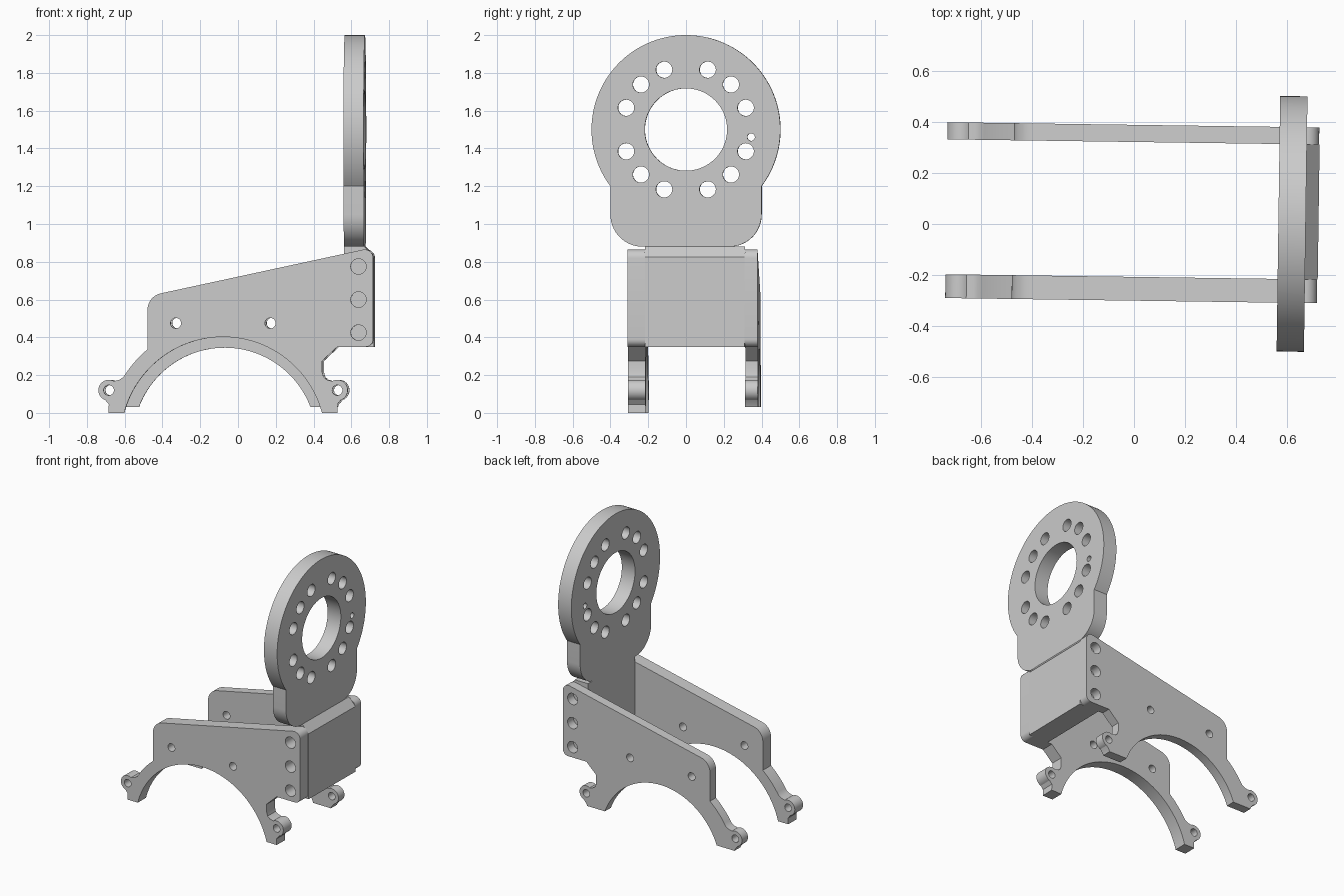
import bpy, bmesh, math

if "Cube" in bpy.data.objects:
    bpy.data.objects.remove(bpy.data.objects["Cube"])

mat = bpy.data.materials.new("plain_grey")
mat.diffuse_color = (0.6, 0.6, 0.6, 1)
mat.use_nodes = True
mat.node_tree.nodes["Principled BSDF"].inputs["Base Color"].default_value = mat.diffuse_color
TWIST = math.radians(-0.8)  # whole bracket sits slightly turned


def arc(cx, cy, r, a0, a1, n):
    return [(cx + r * math.cos(math.radians(a0 + (a1 - a0) * i / n)),
             cy + r * math.sin(math.radians(a0 + (a1 - a0) * i / n))) for i in range(n + 1)]


def circle(cx, cy, r, n=32):
    return arc(cx, cy, r, 0, 360, n)[:-1]


def prism(name, outline, holes, axis, lo, hi):
    """Flat plate with holes, extruded along x or y between lo and hi."""
    def place(p, t):
        return (p[0], t, p[1]) if axis == "y" else (t, p[0], p[1])
    bm = bmesh.new()
    twin, edges, walls = {}, [], []
    for loop in [outline] + holes:
        a = [bm.verts.new(place(p, lo)) for p in loop]
        b = [bm.verts.new(place(p, hi)) for p in loop]
        twin.update(zip(a, b))
        for i in range(len(a)):
            j = (i + 1) % len(a)
            edges.append(bm.edges.new((a[i], a[j])))
            walls.append((a[i], a[j], b[j], b[i]))
    normal = (0, 1, 0) if axis == "y" else (1, 0, 0)
    bmesh.ops.triangle_fill(bm, use_beauty=True, edges=edges, normal=normal)
    for f in list(bm.faces):
        bm.faces.new([twin[v] for v in reversed(f.verts)])
    for w in walls:
        bm.faces.new(w)
    bmesh.ops.recalc_face_normals(bm, faces=bm.faces[:])
    for f in bm.faces:
        f.smooth = True
    for e in bm.edges:
        e.smooth = len(e.link_faces) == 2 and e.calc_face_angle(0) < math.radians(25)
    me = bpy.data.meshes.new(name)
    bm.to_mesh(me)
    bm.free()
    me.materials.append(mat)
    ob = bpy.data.objects.new(name, me)
    ob.rotation_euler.z = TWIST
    bpy.context.collection.objects.link(ob)
    return ob


# Side plates: arched feet with lugs, sloping top edge
CX, CZ, RO = -0.075, -0.14, 0.622


def side_plate(name, foot, r_in, lo, hi):
    a = math.degrees(math.asin((foot - CZ) / r_in))
    half = math.sqrt(RO ** 2 - (foot - CZ) ** 2)
    pts = arc(CX, CZ, r_in, 180 - a, a, 64)
    pts += [(CX + half, foot), (0.53, 0.045)]
    pts += arc(0.53, 0.12, 0.055, -70, 120, 20)
    pts += [(0.475, 0.175), (0.457, 0.19), (0.45, 0.215), (0.45, 0.275), (0.53, 0.35)]
    pts += arc(0.68, 0.39, 0.04, -90, 0, 8)
    pts += arc(0.675, 0.82, 0.045, 0, 102.2, 8)
    pts += arc(-0.385, 0.545, 0.09, 102.2, 180, 10)
    pts += arc(CX, CZ, RO, 130, 148, 10)
    pts += [(-0.625, 0.175)]
    pts += arc(-0.68, 0.12, 0.055, 60, 250, 20)
    pts += [(-0.68, 0.045), (CX - half, foot)]
    holes = [circle(x, 0.12, 0.027) for x in (-0.68, 0.53)]
    holes += [circle(x, 0.475, 0.028) for x in (-0.325, 0.175)]
    holes += [circle(0.642, z, 0.041) for z in (0.425, 0.6, 0.775)]
    return prism(name, pts, holes, "y", lo, hi)


side_plate("front_side_plate", 0.0, 0.542, -0.30, -0.207)
side_plate("back_side_plate", 0.03, 0.485, 0.321, 0.388)

# Block joining the side plates
prism("joining_block",
      [(0.565, 0.35), (0.722, 0.35), (0.722, 0.825), (0.672, 0.882), (0.565, 0.882)],
      [], "y", -0.207, 0.321)

# Upright round mounting plate with ring of bolt holes
YC, ZC = 0.009, 1.5
outline = arc(YC, ZC, 0.5, -36.87, 216.87, 96)
outline += arc(YC - 0.23, 1.05, 0.17, 180, 270, 14)
outline += arc(YC + 0.23, 1.05, 0.17, 270, 360, 14)
holes = [circle(YC, ZC, 0.218, 72), circle(YC + 0.345, 1.46, 0.02, 20)]
for quarter in range(4):
    for ang in (20, 45, 70):
        t = math.radians(ang + 90 * quarter)
        holes.append(circle(YC + 0.337 * math.cos(t), ZC + 0.337 * math.sin(t), 0.043))
prism("round_mounting_plate", outline, holes, "x", 0.565, 0.672)
